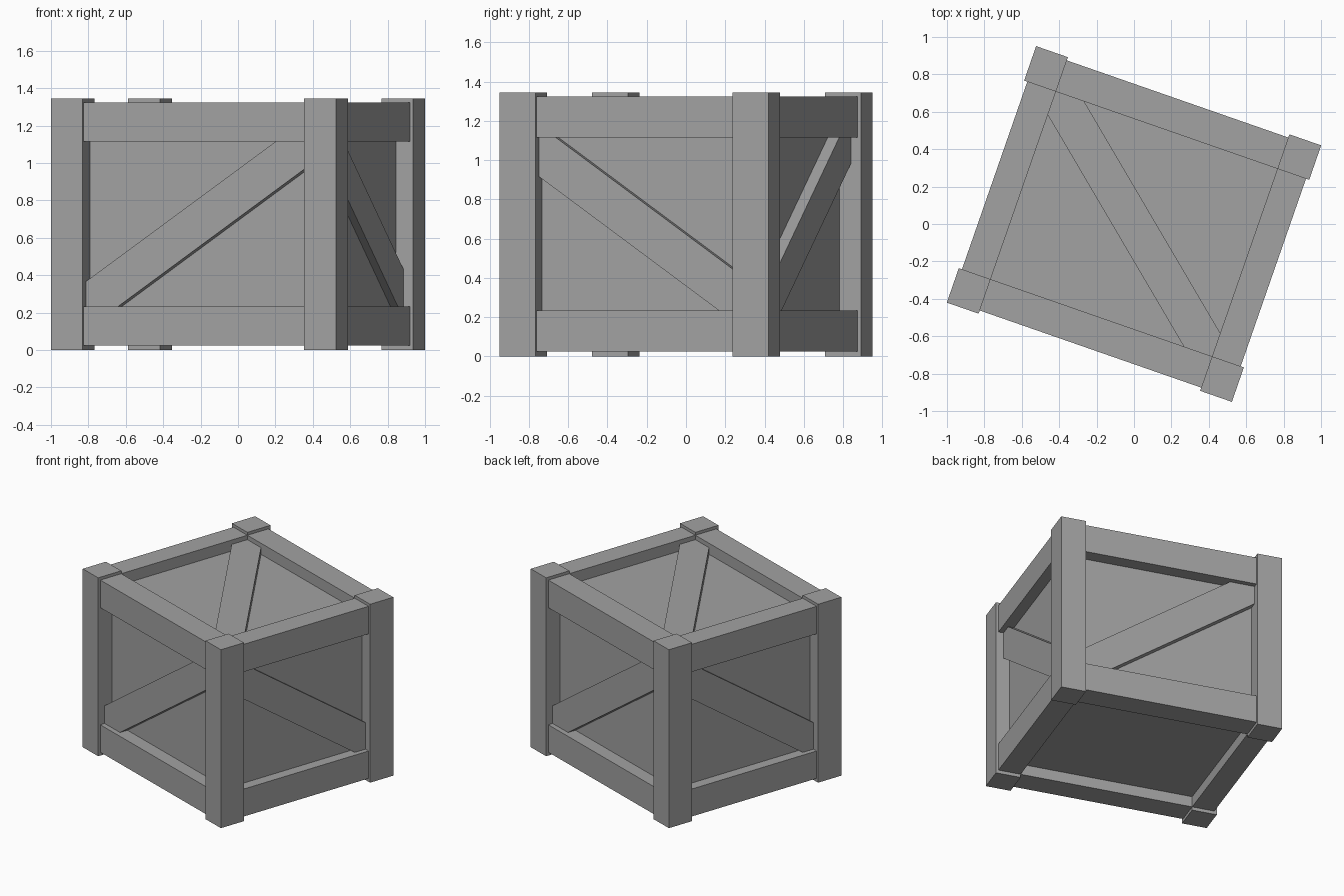
import bpy, bmesh, math
from mathutils import Matrix, Vector

cube = bpy.data.objects.get("Cube")
if cube:
    bpy.data.objects.remove(cube, do_unlink=True)

grey = bpy.data.materials.new("weathered grey")
grey.use_nodes = True
COLOUR = (0.36, 0.36, 0.36, 1)
grey.diffuse_color = COLOUR
grey.node_tree.nodes["Principled BSDF"].inputs["Base Color"].default_value = COLOUR

TURN = Matrix.Rotation(math.radians(-19.2), 4, 'Z')
HALF = Matrix.Rotation(math.pi, 4, 'Z')
HX, HY, H = 0.807, 0.726, 1.345      # outer half sizes and height
PX, PY = 0.18, 0.195                 # post section
IX, IY = HX - PX, HY - PY            # inner edges of the posts
LOW, HIGH = 0.232, 1.115             # opening between the rails
INSET = 0.018                        # rails sit back from the posts


def finish(name, bm, spin=None):
    bmesh.ops.recalc_face_normals(bm, faces=bm.faces)
    bm.transform(TURN @ spin if spin else TURN)
    mesh = bpy.data.meshes.new(name)
    bm.to_mesh(mesh)
    bm.free()
    mesh.materials.append(grey)
    obj = bpy.data.objects.new(name, mesh)
    bpy.context.collection.objects.link(obj)


def box(name, lo, hi):
    lo, hi = Vector(lo), Vector(hi)
    bm = bmesh.new()
    bmesh.ops.create_cube(bm, size=1)
    for v in bm.verts:
        v.co = (lo + hi) / 2 + v.co * (hi - lo)
    finish(name, bm)


def prism(name, outline, place, near, far, spin=None):
    """Extrude a flat outline between two depths; place maps (a, b, depth) to 3D."""
    bm = bmesh.new()
    face = bm.faces.new([bm.verts.new(place(a, b, near)) for a, b in outline])
    made = bmesh.ops.extrude_face_region(bm, geom=[face])["geom"]
    shift = Vector(place(0, 0, far)) - Vector(place(0, 0, near))
    bmesh.ops.translate(bm, vec=shift, verts=[g for g in made if isinstance(g, bmesh.types.BMVert)])
    finish(name, bm, spin)


def rising(a0, a1, b0, b1, da, db):
    """Diagonal board from (a0, b0) to (a1, b1), trimmed to that rectangle."""
    sa = math.copysign(da, a1 - a0)
    sb = math.copysign(db, b1 - b0)
    return [(a0, b0), (a0 + sa, b0), (a1, b1 - sb), (a1, b1), (a1 - sa, b1), (a0, b0 + sb)]


# Recessed panels
box("panel_body", (-HX + 0.097, -HY + 0.117, 0.105), (HX - 0.097, HY - 0.117, 1.24))

# Corner posts
for sx, xname in ((-1, "right"), (1, "left")):
    for sy, yname in ((-1, "front"), (1, "back")):
        xs, ys = sorted((sx * IX, sx * HX)), sorted((sy * IY, sy * HY))
        box(f"{yname}_{xname}_post", (xs[0], ys[0], 0), (xs[1], ys[1], H))

# Horizontal rails
for level, z0, z1 in (("bottom", 0.025, LOW), ("top", HIGH, H - 0.022)):
    for s, name in ((-1, "front"), (1, "back")):
        ys = sorted((s * IY, s * (HY - INSET)))
        box(f"{level}_{name}_rail", (-IX, ys[0], z0), (IX, ys[1], z1))
    for s, name in ((-1, "right"), (1, "left")):
        xs = sorted((s * IX, s * (HX - INSET)))
        box(f"{level}_{name}_rail", (xs[0], -IY, z0), (xs[1], IY, z1))

# Diagonal braces on the four sides
long_brace = rising(-IX, IX, LOW, HIGH, 0.18, 0.135)
short_brace = rising(-IY, IY, HIGH, LOW, 0.09, 0.2)
for spin, a, b in ((None, "front", "left"), (HALF, "back", "right")):
    prism(f"{a}_brace", long_brace, lambda u, z, d: (u, -d, z), HY - 0.055, HY - 0.15, spin)
    prism(f"{b}_brace", short_brace, lambda v, z, d: (d, v, z), HX - 0.055, HX - 0.13, spin)

# Diagonal brace on the lid
prism("lid_brace", rising(-IX, IX, IY, -IY, 0.16, 0.132),
      lambda u, v, z: (u, v, z), 1.29, 1.2)
